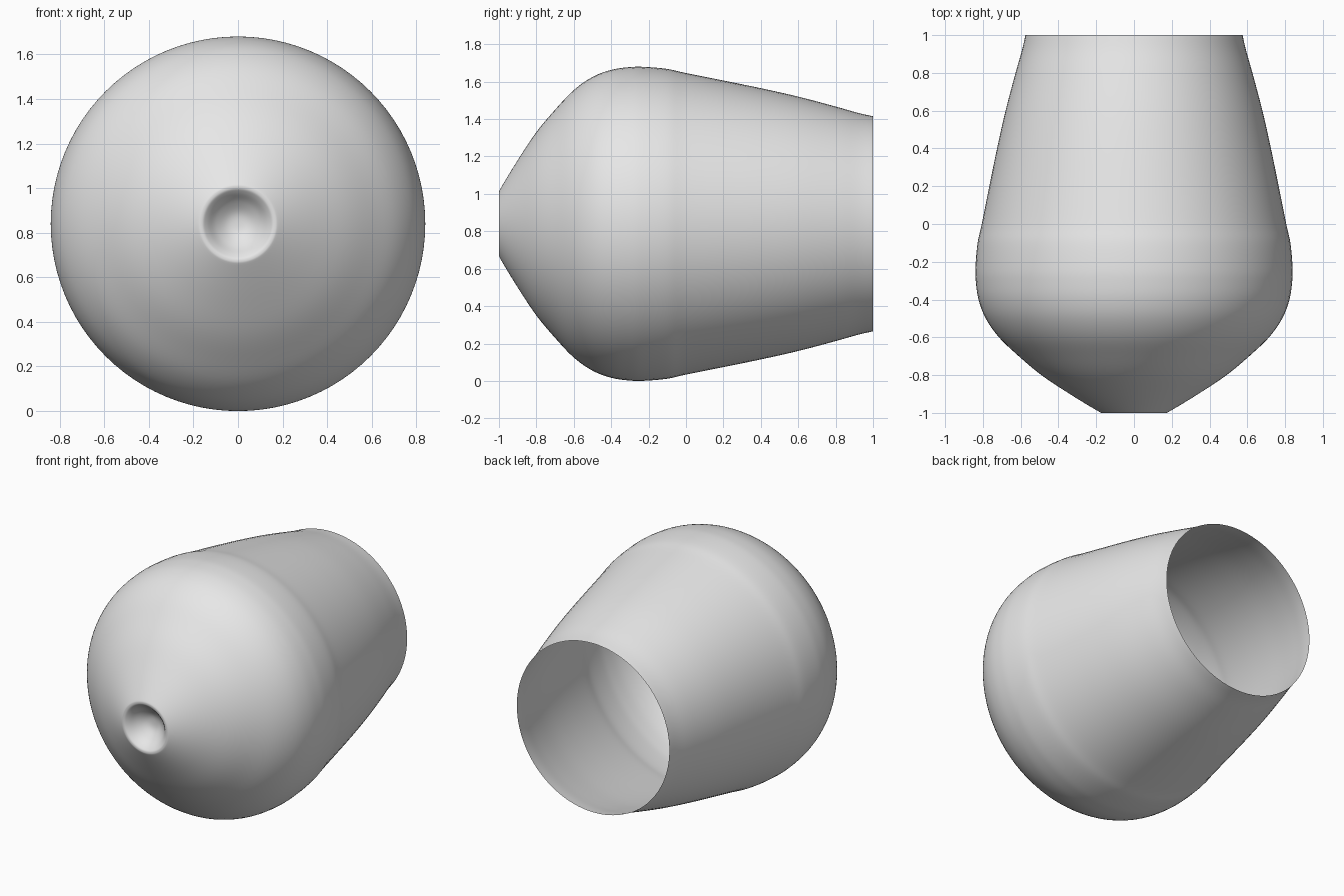
import bpy, bmesh, math
from mathutils import Vector

if "Cube" in bpy.data.objects:
    bpy.data.objects.remove(bpy.data.objects["Cube"])

AXIS_Z = 0.84
SEGMENTS = 96
STEPS = 5

# Wall profile as (radius, y): dimple centre, out over its rim, back to the open end
PROFILE = [(0.0, -0.90), (0.05, -0.908), (0.10, -0.942), (0.14, -0.985), (0.165, -1.0),
           (0.20, -0.985), (0.34, -0.90), (0.49, -0.80), (0.61, -0.70), (0.715, -0.60),
           (0.785, -0.50), (0.823, -0.40), (0.838, -0.30), (0.839, -0.22), (0.828, -0.10),
           (0.806, 0.0), (0.766, 0.20), (0.725, 0.40), (0.68, 0.60), (0.627, 0.80),
           (0.593, 0.92), (0.575, 1.0)]


def smooth_curve(points, steps):
    """Catmull-Rom curve through the points, mirrored across the axis at the start."""
    p = [Vector(q) for q in points]
    p = [Vector((-p[1].x, p[1].y))] + p + [2 * p[-1] - p[-2]]
    out = []
    for a, b, c, d in zip(p, p[1:], p[2:], p[3:]):
        for i in range(steps):
            t = i / steps
            out.append(0.5 * (2 * b + (c - a) * t + (2 * a - 5 * b + 4 * c - d) * t * t
                              + (3 * b - a - 3 * c + d) * t ** 3))
    return out + [p[-2]]


# Hollow shell, spun about the y axis and open at the back
bm = bmesh.new()
curve = smooth_curve(PROFILE, STEPS)
tip = bm.verts.new((0, curve[0].y, AXIS_Z))
rings = []
for q in curve[1:]:
    rings.append([bm.verts.new((q.x * math.cos(a), max(-1.0, q.y), AXIS_Z + q.x * math.sin(a)))
                  for a in (2 * math.pi * k / SEGMENTS for k in range(SEGMENTS))])
for k in range(SEGMENTS):
    n = (k + 1) % SEGMENTS
    bm.faces.new((tip, rings[0][k], rings[0][n]))
    for r0, r1 in zip(rings, rings[1:]):
        bm.faces.new((r0[k], r1[k], r1[n], r0[n]))
for f in bm.faces:
    f.smooth = True
bm.normal_update()

mesh = bpy.data.meshes.new("shell")
bm.to_mesh(mesh)
bm.free()
shell = bpy.data.objects.new("shell", mesh)
bpy.context.collection.objects.link(shell)

grey = bpy.data.materials.new("light grey")
grey.diffuse_color = (0.8, 0.8, 0.8, 1)
grey.use_nodes = True
grey.node_tree.nodes["Principled BSDF"].inputs["Base Color"].default_value = grey.diffuse_color
mesh.materials.append(grey)
